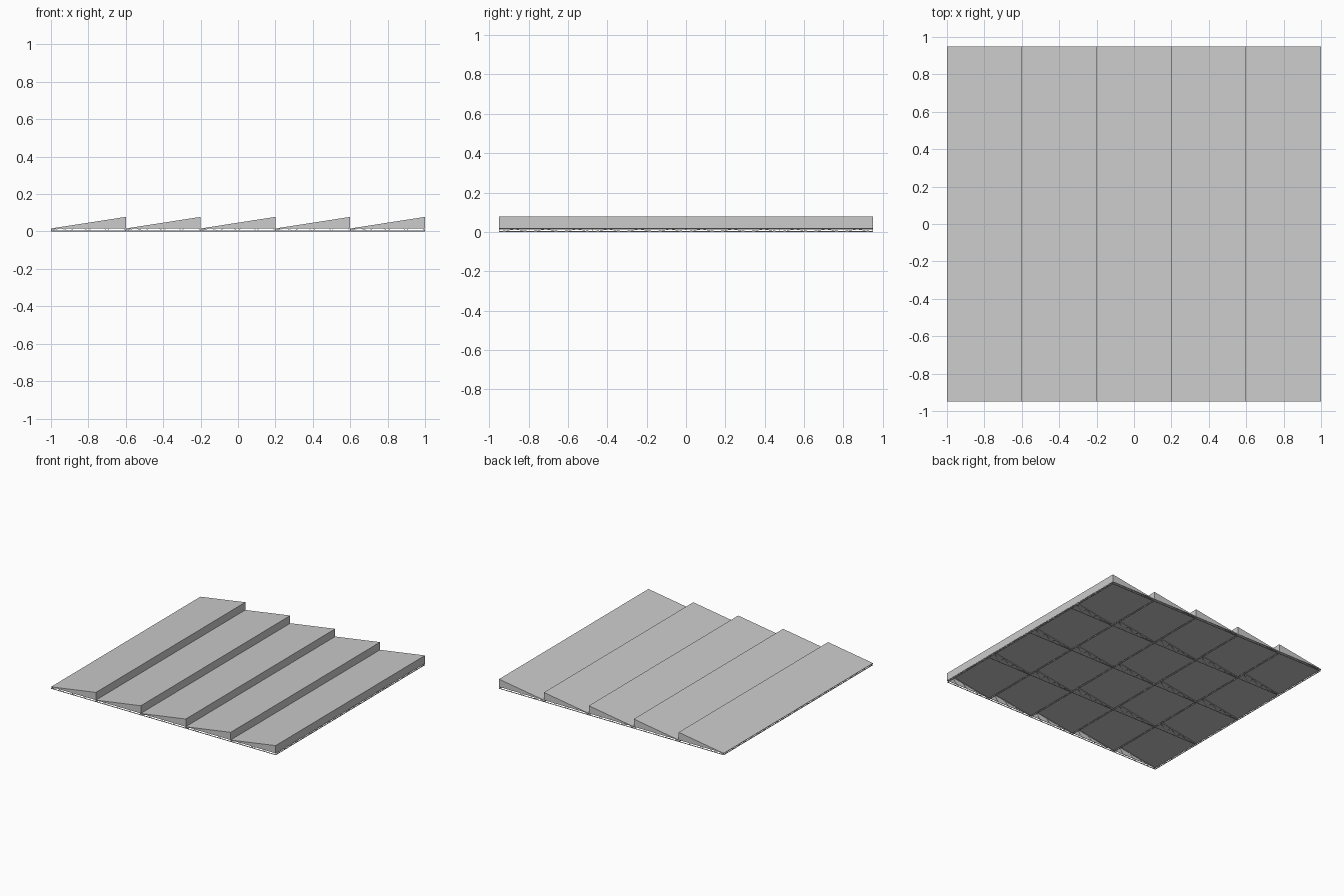
import bpy, bmesh
from mathutils import Vector

if "Cube" in bpy.data.objects:
    bpy.data.objects.remove(bpy.data.objects["Cube"])

BAYS, W, HY = 5, 0.4, 0.95      # bay count, bay width, half depth
LOW, HIGH, T = 0.016, 0.078, 0.004
R = 0.003                       # steel bar width
FRAMES = [-HY + 0.004 + i * (2 * HY - 0.008) / 4 for i in range(5)]


def finish(bm, name):
    bmesh.ops.recalc_face_normals(bm, faces=bm.faces)
    me = bpy.data.meshes.new(name)
    bm.to_mesh(me)
    bm.free()
    ob = bpy.data.objects.new(name, me)
    bpy.context.collection.objects.link(ob)
    return ob


def extrude_profile(bm, pts, y0, y1):
    # closed prism from an x-z profile
    f = bm.faces.new([bm.verts.new((x, y0, z)) for x, z in pts])
    out = bmesh.ops.extrude_face_region(bm, geom=[f])['geom']
    vs = [v for v in out if isinstance(v, bmesh.types.BMVert)]
    bmesh.ops.translate(bm, vec=(0, y1 - y0, 0), verts=vs)


def bar(bm, a, b, w=R):
    # square bar between two points
    a, b = Vector(a), Vector(b)
    d = b - a
    m = d.to_track_quat('Z', 'Y').to_matrix().to_4x4()
    m.translation = (a + b) / 2
    vs = bmesh.ops.create_cube(bm, size=1)['verts']
    bmesh.ops.scale(bm, vec=(w, w, d.length), verts=vs)
    bmesh.ops.transform(bm, matrix=m, verts=vs)


def roof_z(t):
    return LOW + (HIGH - LOW) * t


for i in range(BAYS):
    x0 = -1 + i * W
    x1 = x0 + W

    # sloping roof sheet with its upright riser
    bm = bmesh.new()
    extrude_profile(bm, [(x0, LOW), (x1, HIGH), (x1, LOW), (x1 - T, LOW),
                         (x1 - T, HIGH - T), (x0, LOW - T)], -HY, HY)
    finish(bm, f"roof_sheet_{i + 1}")

    # triangular end panels
    bm = bmesh.new()
    for s in (-1, 1):
        extrude_profile(bm, [(x0, LOW), (x1, HIGH), (x1, LOW)],
                        s * HY, s * (HY - 0.002))
    finish(bm, f"gable_panels_{i + 1}")

    # lattice frames below the slope
    bm = bmesh.new()
    zb = 0.002
    for y in FRAMES:
        def top(t):
            return (x0 + W * t, y, roof_z(t) - T - R / 2)

        def low(t):
            return (x0 + W * t, y, zb)
        bar(bm, low(0), low(1), 0.004)
        bar(bm, top(0), top(0.99))
        n = 4
        for k in range(n):
            bar(bm, low(k / n), top((k + 0.5) / n), 0.002)
            bar(bm, top((k + 0.5) / n), low((k + 1) / n), 0.002)
    finish(bm, f"lattice_frames_{i + 1}")

# valley girders running front to back
bm = bmesh.new()
for i in range(BAYS + 1):
    x = max(-0.998, min(0.998, -1 + i * W))
    bar(bm, (x, -HY, 0.002), (x, HY, 0.002), 0.004)
    bar(bm, (x, -HY, LOW - 0.003), (x, HY, LOW - 0.003))
    n = 12
    for k in range(n):
        ya = -HY + 2 * HY * k / n
        ym, yb = ya + HY / n, ya + 2 * HY / n
        bar(bm, (x, ya, 0.002), (x, ym, LOW - 0.003), 0.002)
        bar(bm, (x, ym, LOW - 0.003), (x, yb, 0.002), 0.002)
finish(bm, "valley_girders")
